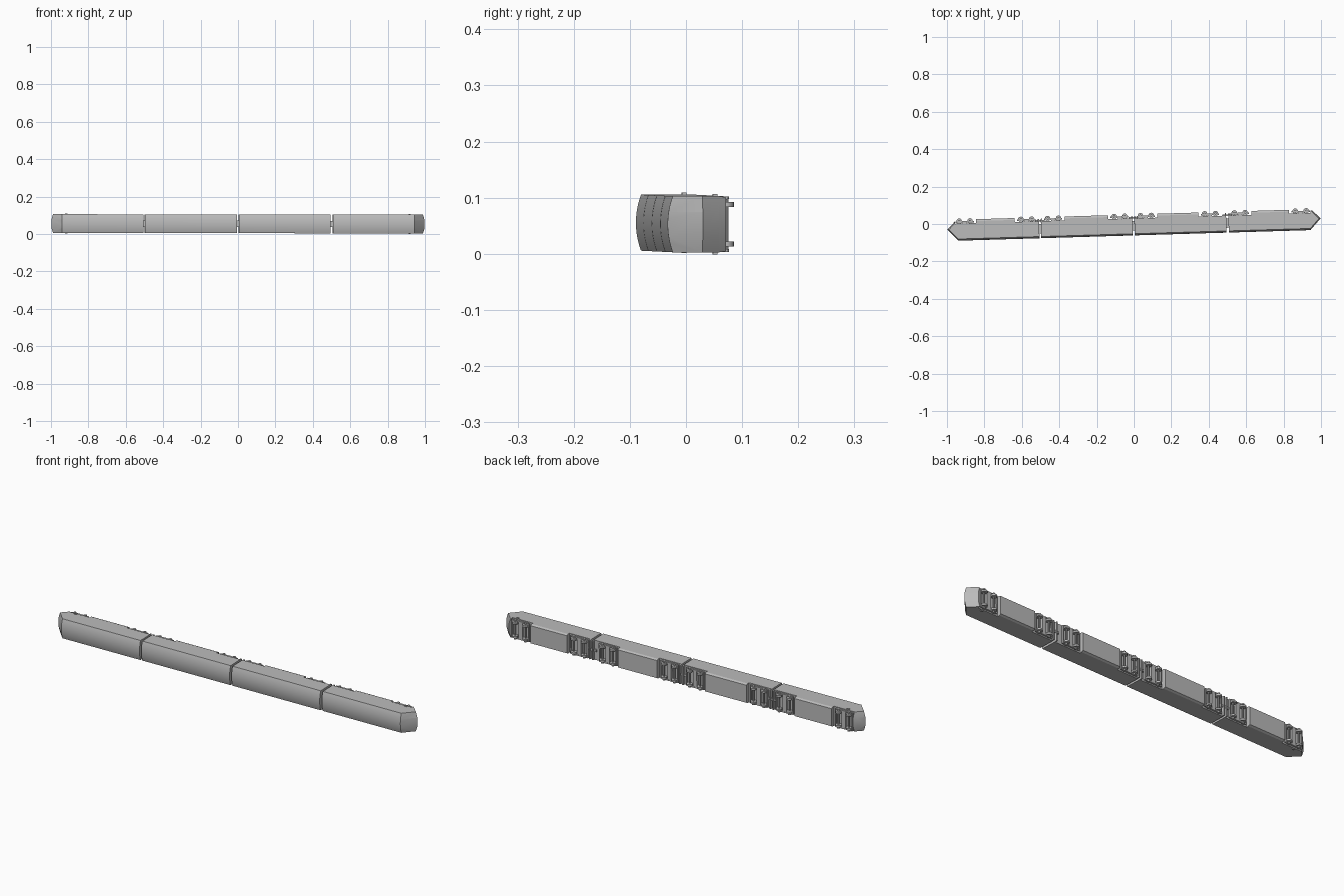
import bpy, bmesh, math
from mathutils import Matrix, Vector

cube = bpy.data.objects.get("Cube")
if cube:
    bpy.data.objects.remove(cube, do_unlink=True)

grey = bpy.data.materials.new("plain grey")
grey.use_nodes = True
grey.diffuse_color = (0.5, 0.5, 0.5, 1)
grey.node_tree.nodes["Principled BSDF"].inputs["Base Color"].default_value = (0.5, 0.5, 0.5, 1)

# The train lies on its side: roof to -y, wheels to +y, slightly turned
PLACE = (Matrix.Translation((0, 0, 0.054)) @ Matrix.Rotation(0.03, 4, "Z")
         @ Matrix.Rotation(0.0015, 4, "Y"))
HALF = 0.05       # half width of a car
FLOOR = 0.03      # underside above the bogies
ROOF = -0.061


def finish(bm, name):
    bmesh.ops.recalc_face_normals(bm, faces=bm.faces[:])
    bm.transform(PLACE)
    mesh = bpy.data.meshes.new(name)
    bm.to_mesh(mesh)
    bm.free()
    mesh.materials.append(grey)
    obj = bpy.data.objects.new(name, mesh)
    bpy.context.collection.objects.link(obj)
    bpy.ops.object.select_all(action="DESELECT")
    obj.select_set(True)
    bpy.context.view_layer.objects.active = obj
    bpy.ops.object.shade_smooth_by_angle(angle=math.radians(25))
    return obj


def prism(profile, x0, x1):
    """Closed (y, z) profile drawn out along x."""
    bm = bmesh.new()
    face = bm.faces.new([bm.verts.new((x0, y, z)) for y, z in profile])
    ext = bmesh.ops.extrude_face_region(bm, geom=[face])
    verts = [g for g in ext["geom"] if isinstance(g, bmesh.types.BMVert)]
    bmesh.ops.translate(bm, verts=verts, vec=(x1 - x0, 0, 0))
    return bm


def cut_nose(bm, side):
    """Trim an end to a wedge that is slightly bowed across its width."""
    tip = Vector((side * 0.998, 0, 0))
    for slope in (Vector((0.055, -0.06, 0)), Vector((0.055, 0.056, 0))):
        for bow in (-0.22, 0, 0.22):
            normal = Vector((side * abs(slope.y), math.copysign(slope.x, slope.y), 0)).normalized()
            point = tip + Vector((0, 0, math.copysign(0.022, bow) if bow else 0))
            normal.z = bow
            out = bmesh.ops.bisect_plane(bm, geom=bm.verts[:] + bm.edges[:] + bm.faces[:],
                                         plane_co=point, plane_no=normal, clear_outer=True)
            edges = [g for g in out["geom_cut"] if isinstance(g, bmesh.types.BMEdge)]
            if edges:
                bmesh.ops.holes_fill(bm, edges=edges)


def add_box(bm, centre, size):
    bmesh.ops.create_cube(bm, size=1, matrix=Matrix.Translation(centre)
                          @ Matrix.Diagonal((*size, 1)))


def add_cylinder(bm, centre, radius, depth, sides=16):
    bmesh.ops.create_cone(bm, cap_ends=True, segments=sides, radius1=radius, radius2=radius,
                          depth=depth, matrix=Matrix.Translation(centre))


# Cross-sections: arched roof with straight sides, and chamfered skirt
arch = []
for i in range(13):
    t = i / 6 - 1
    arch.append((ROOF + 0.009 * t * t, HALF * t))
body_profile = arch + [(FLOOR, HALF), (FLOOR, -HALF)]
skirt_profile = [(FLOOR, -HALF), (0.041, -HALF), (0.051, -0.045),
                 (0.051, 0.045), (0.041, HALF), (FLOOR, HALF)]
end_profile = [(FLOOR, -HALF), (0.043, -0.048), (0.043, 0.048), (FLOOR, HALF)]


def build_bogie(x, name):
    bm = bmesh.new()
    # Frame: two long side beams, two end beams and a centre bolster
    for s in (-1, 1):
        add_box(bm, (x, 0.039, s * 0.044), (0.085, 0.009, 0.006))
        add_box(bm, (x + s * 0.046, 0.039, 0), (0.006, 0.008, 0.092))
    add_box(bm, (x, 0.036, 0), (0.022, 0.014, 0.088))
    # Wheelsets
    for s in (-1, 1):
        add_cylinder(bm, (x + s * 0.029, 0.042, 0), 0.004, 0.094, 10)
        for z in (-0.035, 0.035):
            add_cylinder(bm, (x + s * 0.029, 0.043, z), 0.0145, 0.009)
        for z in (-0.047, 0.047):
            add_cylinder(bm, (x + s * 0.029, 0.042, z), 0.007, 0.005, 12)
    finish(bm, name)


# Cars: start, end, bogie centres, nose direction
cars = [(-0.998, -0.508, -0.905, -0.575, -1),
        (-0.498, -0.007, -0.432, -0.077, 0),
        (0.004, 0.494, 0.065, 0.408, 0),
        (0.506, 0.998, 0.567, 0.893, 1)]
for n, (x0, x1, b0, b1, nose) in enumerate(cars, 1):
    parts = [("body", body_profile, x0, x1),
             ("skirt", skirt_profile, b0 + 0.062, b1 - 0.062),
             ("left_end_skirt" if nose < 0 else "rear_end_skirt", end_profile, x0,
              b0 - 0.052 if nose < 0 else x0 + 0.006),
             ("front_end_skirt", end_profile, b1 + 0.052 if nose > 0 else x1 - 0.006, x1)]
    for name, profile, a, b in parts:
        bm = prism(profile, a, b)
        if nose and name != "skirt":
            cut_nose(bm, nose)
        finish(bm, f"car_{n}_{name}")
    build_bogie(b0, f"car_{n}_rear_bogie")
    build_bogie(b1, f"car_{n}_front_bogie")

# Cab side steps near both noses
for s in (-1, 1):
    bm = bmesh.new()
    for z in (-0.052, 0.052):
        add_box(bm, (s * 0.918, 0.024, z), (0.012, 0.008, 0.004))
    finish(bm, "left_cab_steps" if s > 0 else "right_cab_steps")

# Gangways and couplers between the cars
for n, x in enumerate((-0.503, -0.0015, 0.5), 1):
    bm = bmesh.new()
    add_box(bm, (x, -0.01, 0), (0.016, 0.05, 0.034))
    add_box(bm, (x, 0.033, 0), (0.05, 0.008, 0.012))
    finish(bm, f"gangway_{n}")
